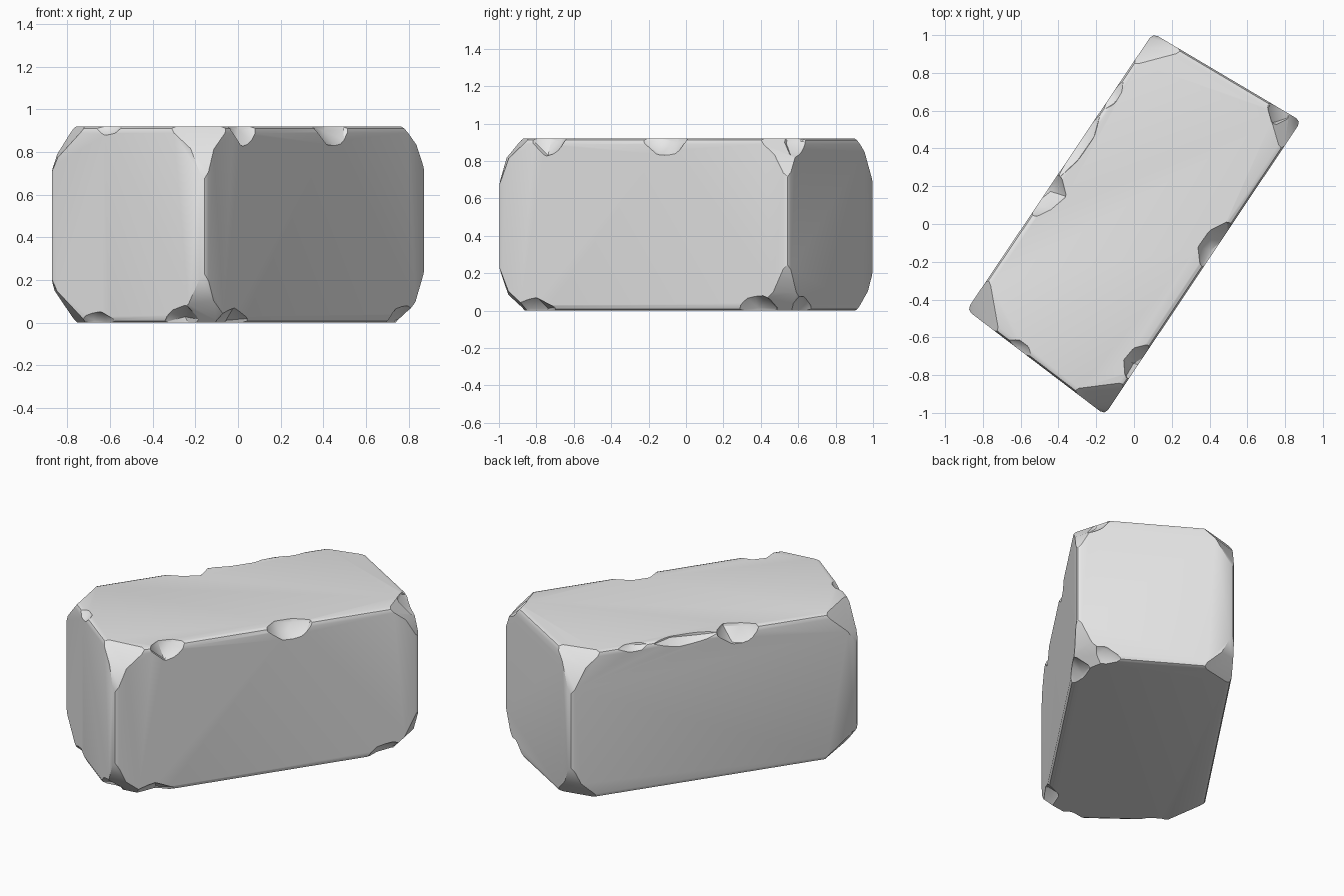
import bpy
import bmesh
import random
from mathutils import Vector, Matrix

random.seed(4)
if "Cube" in bpy.data.objects:
    bpy.data.objects.remove(bpy.data.objects["Cube"], do_unlink=True)

HEIGHT = 0.92
UP = Vector((0, 0, 1))
# footprint corners, anticlockwise: back, left, front, right
FOOT = [Vector(p) for p in ((0.10, 1.01, 0), (-0.885, -0.455, 0),
                            (-0.155, -1.01, 0), (0.885, 0.545, 0))]

stone = bpy.data.materials.new("pale grey stone")
stone.use_nodes = True
GREY = (0.8, 0.8, 0.8, 1)
stone.diffuse_color = GREY
stone.node_tree.nodes["Principled BSDF"].inputs["Base Color"].default_value = GREY


def make_object(bm, name):
    bmesh.ops.recalc_face_normals(bm, faces=bm.faces)
    mesh = bpy.data.meshes.new(name)
    bm.to_mesh(mesh)
    bm.free()
    mesh.materials.append(stone)
    obj = bpy.data.objects.new(name, mesh)
    bpy.context.collection.objects.link(obj)
    return obj


def cut_corner(bm, corner, arms):
    """Slice off a corner through the three points at the ends of its arms."""
    a, b, c = (corner + arm for arm in arms)
    normal = (b - a).cross(c - a).normalized()
    if normal.dot(corner - a) < 0:
        normal.negate()
    bmesh.ops.bisect_plane(bm, geom=bm.verts[:] + bm.edges[:] + bm.faces[:],
                           plane_co=a, plane_no=normal, clear_outer=True)
    bmesh.ops.holes_fill(bm, edges=bm.edges[:], sides=0)


# Block: extruded footprint with softened edges
bm = bmesh.new()
base = bm.faces.new([bm.verts.new(p) for p in FOOT])
grown = bmesh.ops.extrude_face_region(bm, geom=[base])
bmesh.ops.translate(bm, vec=UP * HEIGHT,
                    verts=[g for g in grown["geom"] if isinstance(g, bmesh.types.BMVert)])
bmesh.ops.recalc_face_normals(bm, faces=bm.faces)
bmesh.ops.bevel(bm, geom=bm.edges[:], offset=0.03, segments=2, profile=0.5,
                affect='EDGES')

# Worn corners: a steep and a shallow slice at each
for i, foot in enumerate(FOOT):
    before = (FOOT[i - 1] - foot).normalized()
    after = (FOOT[(i + 1) % 4] - foot).normalized()
    for top in (0, 1):
        for side, drop in ((0.13, 0.25), (0.20, 0.17)):
            s1, s2, d = (random.uniform(0.9, 1.15) for _ in range(3))
            cut_corner(bm, foot + UP * HEIGHT * top,
                       (before * side * s1, after * side * s2,
                        UP * drop * d * (1 - 2 * top)))
block = make_object(bm, "stone_block")

# Chips along the edges: edge, place along it, top or bottom, half length, depth
CHIPS = [(2, 0.57, 1, 0.16, 0.10), (2, 0.18, 1, 0.12, 0.09),
         (2, 0.12, 0, 0.16, 0.07), (2, 0.90, 0, 0.16, 0.09),
         (0, 0.58, 1, 0.14, 0.10), (0, 0.40, 1, 0.22, 0.05),
         (0, 0.22, 1, 0.10, 0.04), (1, 0.38, 1, 0.09, 0.05),
         (1, 0.30, 0, 0.12, 0.05), (1, 0.85, 0, 0.12, 0.09),
         (3, 0.10, 1, 0.10, 0.10), (3, 0.15, 0, 0.15, 0.08)]


def chip_cutter(edge, t, top, half, depth):
    start, end = FOOT[edge], FOOT[(edge + 1) % 4]
    along = (end - start).normalized()
    out = along.cross(UP)
    radius = depth * 1.94
    rise = UP * (1 if top else -1)
    centre = start.lerp(end, t) + UP * HEIGHT * top + (out + rise) * radius * 0.4
    bm = bmesh.new()
    bmesh.ops.create_icosphere(bm, subdivisions=2, radius=1)
    for v in bm.verts:
        v.co *= random.uniform(0.92, 1.08)
    frame = Matrix((along * half * 1.2, out * radius, UP * radius)).transposed()
    bmesh.ops.transform(bm, matrix=Matrix.Translation(centre) @ frame.to_4x4(),
                        verts=bm.verts)
    return make_object(bm, "chip_cutter")


bpy.ops.object.select_all(action='DESELECT')
block.select_set(True)
bpy.context.view_layer.objects.active = block
for chip in CHIPS:
    cutter = chip_cutter(*chip)
    cutter.hide_render = True
    mod = block.modifiers.new("chip", 'BOOLEAN')
    mod.operation = 'DIFFERENCE'
    mod.solver = 'EXACT'
    mod.object = cutter
    bpy.ops.object.modifier_apply(modifier=mod.name)
    bpy.data.objects.remove(cutter, do_unlink=True)

bpy.ops.object.shade_smooth_by_angle(angle=0.5)
